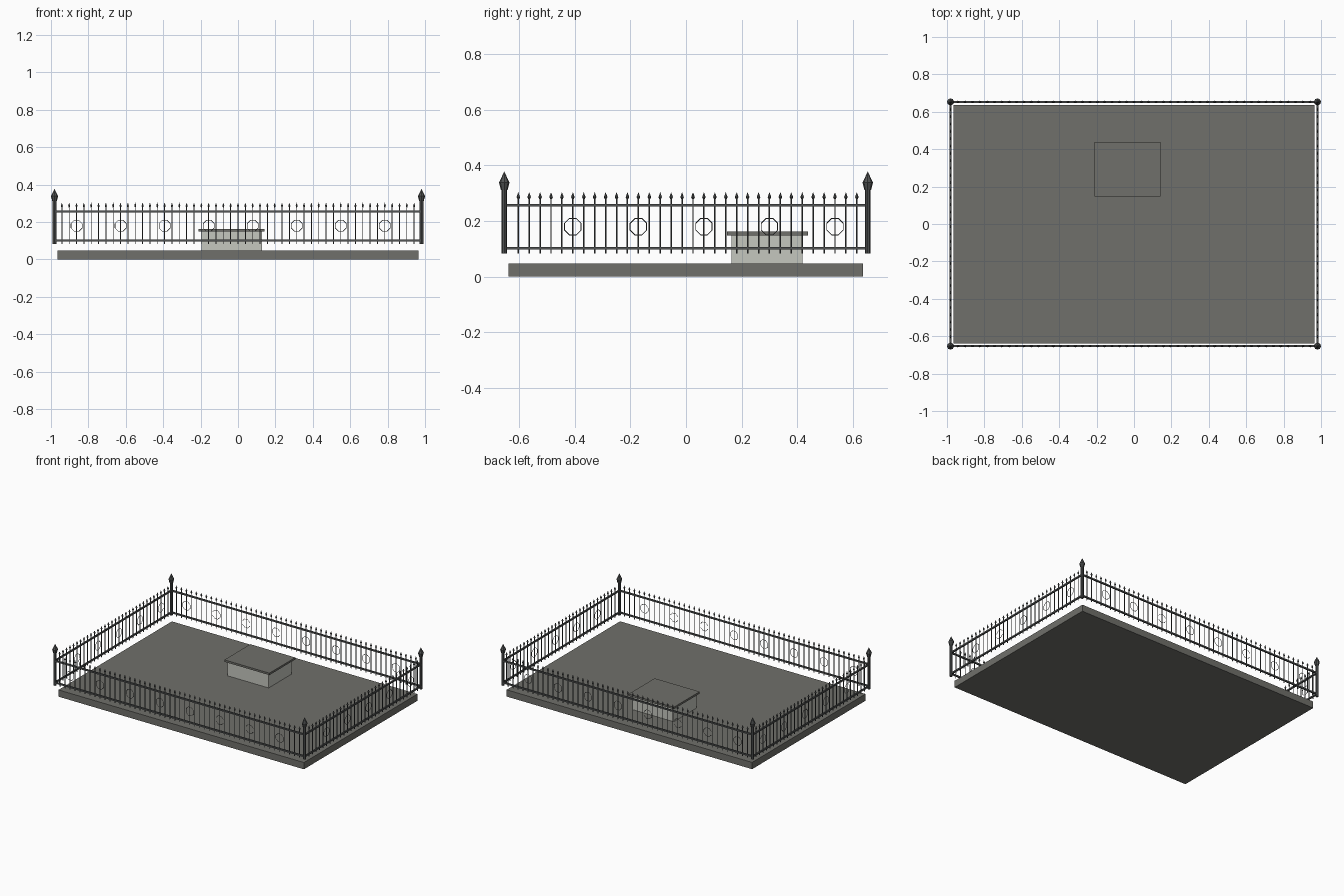
import bpy, bmesh, math
from mathutils import Matrix, Vector

old = bpy.data.objects.get("Cube")
if old:
    bpy.data.objects.remove(old)


def material(name, rgb):
    m = bpy.data.materials.new(name)
    m.use_nodes = True
    m.diffuse_color = (*rgb, 1)
    m.node_tree.nodes["Principled BSDF"].inputs["Base Color"].default_value = (*rgb, 1)
    return m


IRON = material("dark iron", (0.085, 0.09, 0.09))
SLATE = material("grey slate", (0.16, 0.16, 0.145))
STONE = material("pale stone", (0.56, 0.57, 0.52))


def finish(name, bm, mat):
    bmesh.ops.recalc_face_normals(bm, faces=bm.faces)
    mesh = bpy.data.meshes.new(name)
    bm.to_mesh(mesh)
    bm.free()
    mesh.materials.append(mat)
    ob = bpy.data.objects.new(name, mesh)
    bpy.context.collection.objects.link(ob)
    return ob


def box(bm, lo, hi):
    lo, hi = Vector(lo), Vector(hi)
    bmesh.ops.create_cube(bm, size=1, matrix=Matrix.Translation((lo + hi) / 2)
                          @ Matrix.Diagonal((*(hi - lo), 1)))


def block(name, lo, hi, mat):
    bm = bmesh.new()
    box(bm, lo, hi)
    return finish(name, bm, mat)


def cone(bm, x, y, z0, z1, r0, r1, sides):
    bmesh.ops.create_cone(bm, cap_ends=True, segments=sides, radius1=r0, radius2=r1,
                          depth=z1 - z0, matrix=Matrix.Translation((x, y, (z0 + z1) / 2)))


def ring(bm, centre, along, radius, wire, sides=8):
    # Flat polygonal hoop standing in the plane of the fence
    across = Vector((-along.y, along.x, 0))
    loops = []
    for i in range(sides):
        a = math.tau * (i + 0.5) / sides
        out = along * math.cos(a) + Vector((0, 0, math.sin(a)))
        loops.append([bm.verts.new(centre + out * (radius + dr * wire) + across * da * wire)
                      for dr, da in ((1, 0), (0, 1), (-1, 0), (0, -1))])
    for i in range(sides):
        a, b = loops[i], loops[(i + 1) % sides]
        for j in range(4):
            k = (j + 1) % 4
            bm.faces.new((a[j], a[k], b[k], b[j]))


PX, PY = 0.981, 0.653
STEP = 2 * PX / 50
BOTTOM, RING_Z = 0.083, 0.18


def fence(name, start, end, count):
    start, end = Vector(start), Vector(end)
    along = (end - start).normalized()
    # Rails
    bm = bmesh.new()
    half = Vector((0.005, 0.005, 0.005))
    for z in (0.102, 0.257):
        up = Vector((0, 0, z))
        lo = Vector(map(min, start, end)) + up - half
        hi = Vector(map(max, start, end)) + up + half
        box(bm, lo, hi)
    finish(name + "_rails", bm, IRON)
    # Spear-topped pickets, with a hoop at every sixth one
    bm, hoops = bmesh.new(), bmesh.new()
    for k in range(1, count + 1):
        p = start + along * STEP * k
        if k % 6 == 3 and k < count - 2:
            ring(hoops, p + Vector((0, 0, RING_Z)), along, 0.032, 0.0017)
        cone(bm, p.x, p.y, BOTTOM, 0.283, 0.0026, 0.0026, 6)
        cone(bm, p.x, p.y, 0.279, 0.286, 0.003, 0.0065, 6)
        cone(bm, p.x, p.y, 0.286, 0.304, 0.0065, 0, 6)
    finish(name + "_pickets", bm, IRON)
    finish(name + "_hoops", hoops, IRON)


fence("front_fence", (-PX, -PY, 0), (PX, -PY, 0), 49)
fence("back_fence", (-PX, PY, 0), (PX, PY, 0), 49)
fence("right_fence", (-PX, PY, 0), (-PX, -PY, 0), 32)
fence("left_fence", (PX, PY, 0), (PX, -PY, 0), 32)

# Corner posts with pointed finials
for side, x in (("right", -PX), ("left", PX)):
    for end, y in (("front", -PY), ("back", PY)):
        bm = bmesh.new()
        cone(bm, x, y, BOTTOM, 0.314, 0.01, 0.01, 8)
        cone(bm, x, y, 0.312, 0.338, 0.012, 0.019, 8)
        cone(bm, x, y, 0.338, 0.378, 0.019, 0, 8)
        finish(f"{end}_{side}_post", bm, IRON)

# Ground slab and tomb
block("ground_slab", (-0.965, -0.638, 0), (0.965, 0.636, 0.048), SLATE)
block("tomb_body", (-0.196, 0.163, 0.047), (0.127, 0.418, 0.15), STONE)
block("tomb_lid", (-0.211, 0.148, 0.149), (0.143, 0.439, 0.163), SLATE)
